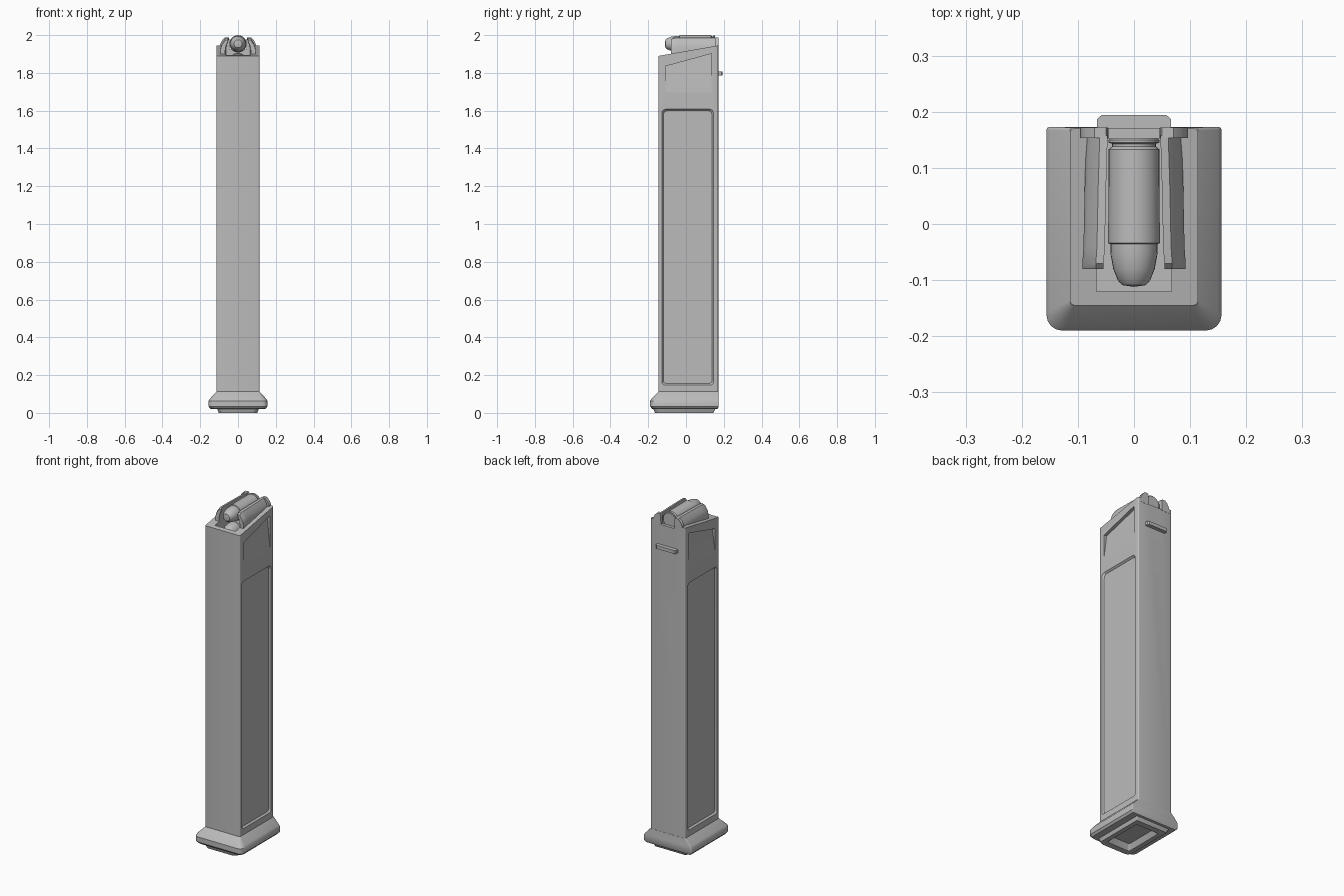
import bpy, bmesh, math

if "Cube" in bpy.data.objects:
    bpy.data.objects.remove(bpy.data.objects["Cube"])

grey = bpy.data.materials.new("plain grey")
grey.diffuse_color = (0.5, 0.5, 0.5, 1)
grey.use_nodes = True
grey.node_tree.nodes["Principled BSDF"].inputs["Base Color"].default_value = grey.diffuse_color


def loft(name, rings, smooth=True):
    """Skin a list of equal-length point rings and cap both ends."""
    bm = bmesh.new()
    vs = [[bm.verts.new(p) for p in r] for r in rings]
    n = len(vs[0])
    for a, b in zip(vs, vs[1:]):
        for i in range(n):
            j = (i + 1) % n
            bm.faces.new((a[i], a[j], b[j], b[i]))
    bm.faces.new(vs[0][::-1])
    bm.faces.new(vs[-1])
    bmesh.ops.remove_doubles(bm, verts=bm.verts, dist=1e-6)
    bmesh.ops.recalc_face_normals(bm, faces=bm.faces)
    me = bpy.data.meshes.new(name)
    bm.to_mesh(me)
    bm.free()
    ob = bpy.data.objects.new(name, me)
    bpy.context.collection.objects.link(ob)
    me.materials.append(grey)
    if smooth:
        shade(ob)
    return ob


def shade(ob):
    bpy.ops.object.select_all(action='DESELECT')
    ob.select_set(True)
    bpy.context.view_layer.objects.active = ob
    bpy.ops.object.shade_smooth_by_angle(angle=math.radians(32))


def round_rect(x0, x1, y0, y1, r_low, r_high, seg=4):
    """2D rounded rectangle, radius r_low at the y0 side and r_high at y1."""
    pts = []
    for cx, cy, r, a0 in ((x1 - r_high, y1 - r_high, r_high, 0),
                          (x0 + r_high, y1 - r_high, r_high, 90),
                          (x0 + r_low, y0 + r_low, r_low, 180),
                          (x1 - r_low, y0 + r_low, r_low, 270)):
        for k in range(seg + 1):
            a = math.radians(a0 + 90 * k / seg)
            pts.append((cx + r * math.cos(a), cy + r * math.sin(a)))
    return pts


def box(name, x0, x1, y0, y1, z0, z1):
    q = [(x0, y0), (x1, y0), (x1, y1), (x0, y1)]
    return loft(name, [[(x, y, z) for x, y in q] for z in (z0, z1)])


def cut(ob, cutters):
    """Subtract the cutters, then remove them."""
    for c in cutters:
        m = ob.modifiers.new("cut", 'BOOLEAN')
        m.operation, m.object, m.solver = 'DIFFERENCE', c, 'EXACT'
        c.hide_render = True
    dg = bpy.context.evaluated_depsgraph_get()
    me = bpy.data.meshes.new_from_object(ob.evaluated_get(dg))
    ob.modifiers.clear()
    ob.data = me
    for c in cutters:
        bpy.data.objects.remove(c)
    shade(ob)


# Tall body with sloping top
def top_z(y):
    return 1.89 + 0.055 * (y + 0.145) / 0.316


outline = round_rect(-0.114, 0.114, -0.145, 0.171, 0.008, 0.008)
body = loft("body", [[(x, y, 0.09) for x, y in outline],
                     [(x, y, top_z(y)) for x, y in outline]], False)
cutters = [box("cavity", -0.067, 0.067, -0.12, 0.152, 1.76, 2.1),
           box("rear_notch", -0.045, 0.045, 0.14, 0.2, 1.925, 2.1)]
for s in (-1, 1):
    # long side panel, sloped edges
    rings = []
    for x, g in ((0.104, 0.008), (0.114, 0.0), (0.15, 0.0)):
        rings.append([(s * x, y, z) for y, z in
                      round_rect(-0.127 + g, 0.145 - g, 0.148 + g, 1.608 - g, 0.014, 0.02)])
    cutters.append(loft("panel_cutter", rings, False))
    # upper scoop that deepens towards the top
    rings = []
    for y, zt in ((-0.109, 1.835), (0.136, 1.902)):
        rings.append([(s * 0.1145, y, 1.69), (s * 0.096, y, zt),
                      (s * 0.2, y, zt), (s * 0.2, y, 1.69)])
    cutters.append(loft("scoop_cutter", rings, False))
cut(body, cutters)

# Flared base with foot plate and underside recess
levels = [(0.0, 0.102, -0.165, 0.145), (0.02, 0.11, -0.172, 0.155),
          (0.022, 0.146, -0.18, 0.168), (0.034, 0.156, -0.19, 0.173),
          (0.064, 0.156, -0.19, 0.173), (0.074, 0.150, -0.183, 0.173),
          (0.112, 0.1145, -0.1455, 0.172)]
rings = []
for z, hx, y0, y1 in levels:
    r = 0.008 if z > 0.1 else 0.028
    rings.append([(x, y, z) for x, y in round_rect(-hx, hx, y0, y1, r, 0.006)])
base = loft("flared_base", rings, False)
cut(base, [loft("recess", [[(x, y, z) for x, y in round_rect(-h, h, -0.13 + g, 0.11 - g, 0.01, 0.01)]
                           for z, h, g in ((-0.02, 0.076, 0), (0.0, 0.075, 0), (0.03, 0.06, 0.02))], False)])


# Rounds lying along y in the mouth
def cartridge(name, cz):
    prof = [(0.0, 0.153), (0.042, 0.153), (0.045, 0.15), (0.045, 0.145), (0.039, 0.143),
            (0.039, 0.138), (0.0455, 0.133), (0.046, -0.034), (0.042, -0.036),
            (0.0415, -0.055), (0.037, -0.08), (0.029, -0.1), (0.021, -0.109), (0.0, -0.112)]
    n = 28
    loft(name, [[(max(r, 1e-5) * math.cos(2 * math.pi * i / n), y,
                  cz + max(r, 1e-5) * math.sin(2 * math.pi * i / n))
                 for i in range(n)] for r, y in prof])


cartridge("top_round", 1.954)
cartridge("second_round", 1.86)

# Curved feed lips and rear tabs
for s in (-1, 1):
    rings = []
    for y, d, dz in ((-0.08, 0.002, -0.012), (-0.07, 0.002, -0.002), (-0.04, 0.0, 0.0),
                     (0.06, -0.002, 0.0), (0.158, -0.005, 0.0)):
        prof = [(0.09, 1.89), (0.09, 1.935), (0.084, 1.958), (0.066, 1.985), (0.052, 1.988),
                (0.052, 1.978), (0.062, 1.955), (0.066, 1.93), (0.066, 1.89)]
        rings.append([(s * (x + d), y, z + (dz if z > 1.9 else 0)) for x, z in prof])
    loft("feed_lip", rings)
    tab = [(0.046, 1.92), (0.095, 1.92), (0.095, 1.952), (0.085, 1.972),
           (0.07, 1.987), (0.05, 1.987), (0.046, 1.98)]
    loft("rear_tab", [[(s * x, y, z) for x, z in tab] for y in (0.153, 0.172)])

# Rear stop ledge
ledge = [(-0.066, 0.165), (0.066, 0.165), (0.066, 0.187), (0.058, 0.194),
         (-0.058, 0.194), (-0.066, 0.187)]
loft("rear_ledge", [[(x, y, z) for x, y in ledge] for z in (1.787, 1.807)])
